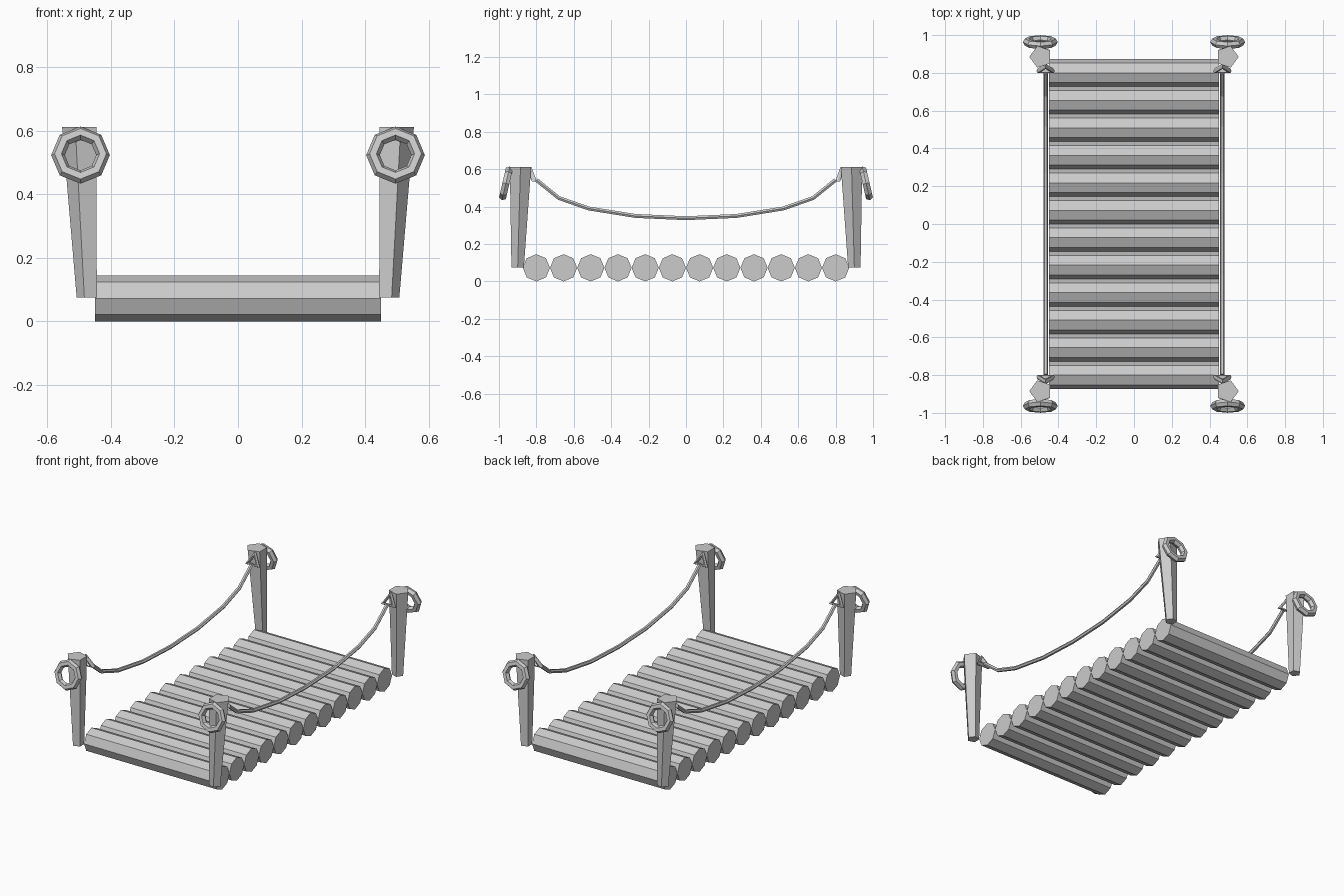
import bpy
from math import sin, cos, pi, radians

if "Cube" in bpy.data.objects:
    bpy.data.objects.remove(bpy.data.objects["Cube"])


def make_object(name, verts, faces):
    mesh = bpy.data.meshes.new(name)
    mesh.from_pydata(verts, [], faces)
    mesh.update()
    ob = bpy.data.objects.new(name, mesh)
    bpy.context.collection.objects.link(ob)
    return ob


def mirror(ob, x=True, y=True):
    mod = ob.modifiers.new("mirror", 'MIRROR')
    mod.use_axis = (x, y, False)
    mod.use_mirror_merge = False


def prism(name, ring_a, ring_b):
    """Closed solid between two matching outlines."""
    n = len(ring_a)
    faces = [(i, (i + 1) % n, n + (i + 1) % n, n + i) for i in range(n)]
    faces += [tuple(reversed(range(n))), tuple(range(n, 2 * n))]
    return make_object(name, ring_a + ring_b, faces)


def ring(name, centre, major, minor, sides, tube_sides, tilt):
    """Upright low-poly torus, one corner at the top, leaned about x."""
    cx, cy, cz = centre
    verts, faces = [], []
    for i in range(sides):
        a = pi / 2 + 2 * pi * i / sides
        for j in range(tube_sides):
            b = 2 * pi * j / tube_sides
            r, v = major + minor * cos(b), minor * sin(b)
            u = r * sin(a)
            verts.append((cx + r * cos(a), cy + v * cos(tilt) + u * sin(tilt),
                          cz + u * cos(tilt) - v * sin(tilt)))
            i2, j2 = (i + 1) % sides, (j + 1) % tube_sides
            faces.append((i * tube_sides + j, i * tube_sides + j2,
                          i2 * tube_sides + j2, i2 * tube_sides + j))
    return make_object(name, verts, faces)


# Deck of twelve octagonal logs
R = 0.0727
for k in range(12):
    yc = -0.8 + 1.6 * k / 11
    outline = [(yc + R * cos(i * pi / 4), R + R * sin(i * pi / 4)) for i in range(8)]
    prism(f"deck_log_{k + 1}", [(-0.45, y, z) for y, z in outline],
          [(0.45, y, z) for y, z in outline])


# Tapered five-sided posts, wider at the top
def pentagon(x, y, z, r):
    return [(x + r * cos(pi + i * 2 * pi / 5), y + r * sin(pi + i * 2 * pi / 5), z)
            for i in range(5)]


posts = prism("posts", pentagon(-0.473, -0.90, 0.075, 0.035),
              pentagon(-0.494, -0.885, 0.612, 0.06))
mirror(posts)

# Hanging rings on the outer side, triangular rope loops on the inner side
mirror(ring("outer_rings", (-0.496, -0.963, 0.524), 0.071, 0.0215, 8, 6, radians(13)))
mirror(ring("rope_loops", (-0.468, -0.82, 0.56), 0.042, 0.014, 3, 6, radians(-20)))

# Sagging hand ropes
half = [(-0.80, 0.543), (-0.68, 0.446), (-0.52, 0.39), (-0.27, 0.35), (0, 0.338)]
path = half + [(-y, z) for y, z in reversed(half[:-1])]
for side, sx in (("left", -1), ("right", 1)):
    cu = bpy.data.curves.new(f"{side}_rope", 'CURVE')
    cu.dimensions = '3D'
    cu.bevel_depth = 0.012
    cu.bevel_resolution = 1
    cu.use_fill_caps = True
    sp = cu.splines.new('POLY')
    sp.points.add(len(path) - 1)
    for p, (y, z) in zip(sp.points, path):
        p.co = (sx * 0.467, y, z, 1)
    sp.use_smooth = False
    bpy.context.collection.objects.link(bpy.data.objects.new(f"{side}_rope", cu))
